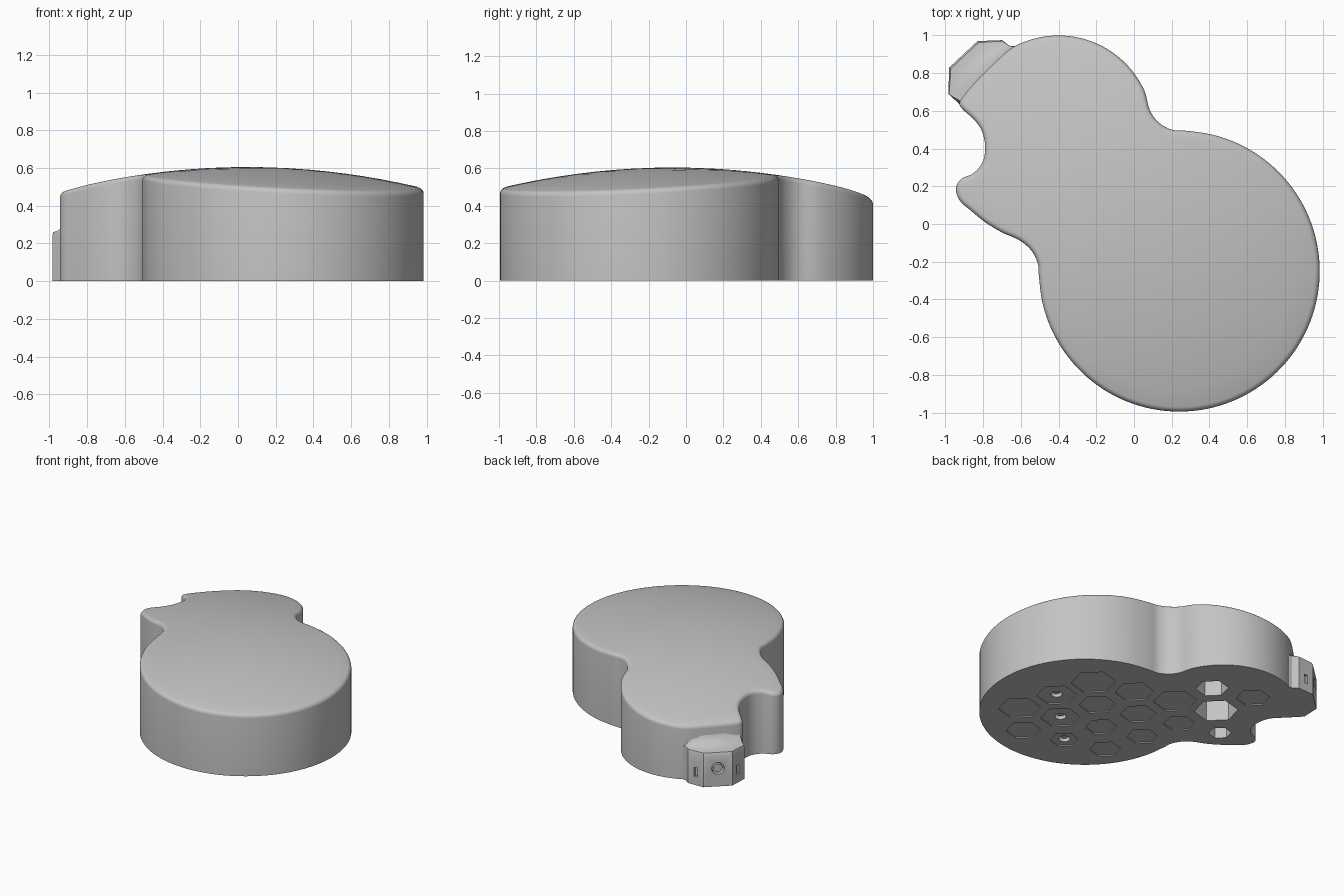
import bpy, bmesh, math, random
from mathutils import Vector, Matrix

if "Cube" in bpy.data.objects:
    bpy.data.objects.remove(bpy.data.objects["Cube"], do_unlink=True)
random.seed(4)

grey = bpy.data.materials.new("plain grey")
grey.use_nodes = True
grey.diffuse_color = (0.55, 0.55, 0.55, 1)
grey.node_tree.nodes["Principled BSDF"].inputs["Base Color"].default_value = (0.55, 0.55, 0.55, 1)


def finish(bm, name):
    bmesh.ops.recalc_face_normals(bm, faces=bm.faces[:])
    mesh = bpy.data.meshes.new(name)
    bm.to_mesh(mesh)
    bm.free()
    mesh.materials.append(grey)
    ob = bpy.data.objects.new(name, mesh)
    bpy.context.collection.objects.link(ob)
    return ob


def activate(ob):
    bpy.ops.object.select_all(action='DESELECT')
    ob.select_set(True)
    bpy.context.view_layer.objects.active = ob


def smooth(ob, angle=35):
    activate(ob)
    bpy.ops.object.shade_smooth_by_angle(angle=math.radians(angle))


def bridge(bm, low, high):
    """Band of quads between two closed rings."""
    for i in range(len(low)):
        j = (i + 1) % len(low)
        bm.faces.new((low[i], low[j], high[j], high[i]))


def loop_edges(bm, ring):
    return [bm.edges.get((a, b)) for a, b in zip(ring, ring[1:] + ring[:1])]


def fill(bm, rings):
    """Flat fill of the first ring with the others as holes."""
    edges = [e for ring in rings for e in loop_edges(bm, ring)]
    bmesh.ops.triangle_fill(bm, use_beauty=True, edges=edges, normal=(0, 0, -1))


def sunk_ring(bm, centre, radius, z_low, z_high, sides):
    """Upright wall of a recess; returns its lower and upper rings."""
    rings = []
    for z in (z_low, z_high):
        ring = []
        for k in range(sides):
            a = math.radians(135) + 2 * math.pi * k / sides
            ring.append(bm.verts.new((centre.x + radius * math.cos(a),
                                      centre.y + radius * math.sin(a), z)))
        rings.append(ring)
    bridge(bm, *rings)
    return rings


def arc(cx, cy, r, start, stop, step):
    return [(cx + r * math.cos(math.radians(a)), cy + r * math.sin(math.radians(a)))
            for a in range(start, stop + 1, step)]


def spline(points, steps):
    """Closed curve passing through all points."""
    pts, out = [Vector(p) for p in points], []
    n = len(pts)
    for i in range(n):
        a, b, c, d = (pts[(i + k) % n] for k in (-1, 0, 1, 2))
        for s in range(steps):
            t = s / steps
            out.append((2 * b + (c - a) * t + (2 * a - 5 * b + 4 * c - d) * t ** 2
                        + (3 * b - a - 3 * c + d) * t ** 3) / 2)
    return out


def dome(p):
    return 0.605 - ((p.x - 0.05) ** 2 + (p.y + 0.07) ** 2) / 7.75


# Body outline: lower bout, waist, upper bout, neck end and cutaway horn
outline = spline(
    arc(0.24, -0.25, 0.745, 182, 446, 11)
    + [(0.20, 0.50), (0.13, 0.54), (0.083, 0.605)]
    + arc(-0.40, 0.50, 0.50, 24, 120, 12)
    + [(-0.74, 0.855), (-0.83, 0.765), (-0.90, 0.685), (-0.925, 0.64), (-0.91, 0.61),
       (-0.85, 0.555), (-0.81, 0.50), (-0.79, 0.42), (-0.80, 0.335), (-0.85, 0.27),
       (-0.915, 0.24), (-0.945, 0.19), (-0.925, 0.125), (-0.87, 0.075), (-0.79, 0.01),
       (-0.70, -0.045), (-0.61, -0.085), (-0.545, -0.14), (-0.51, -0.21)], 4)
inward = []
for before, after in zip(outline[-1:] + outline[:-1], outline[1:] + outline[:1]):
    t = (after - before).normalized()
    inward.append(Vector((-t.y, t.x)))


def inside(p):
    hit = False
    for a, b in zip(outline, outline[1:] + outline[:1]):
        if (a.y > p.y) != (b.y > p.y) and p.x < a.x + (p.y - a.y) / (b.y - a.y) * (b.x - a.x):
            hit = not hit
    return hit


# Body: upright walls, rounded rim, then domed top as rings closing on a centre
bm = bmesh.new()
rim = 0.025
base = [bm.verts.new((p.x, p.y, 0)) for p in outline]
last = base
for k in range(6):
    a = math.pi / 2 * k / 5
    edge = [p + n * rim * (1 - math.cos(a)) for p, n in zip(outline, inward)]
    ring = [bm.verts.new((q.x, q.y, dome(q) - rim * (1 - math.sin(a)))) for q in edge]
    bridge(bm, last, ring)
    last = ring
hub = Vector((-0.2, 0.2))
for k in range(1, 12):
    spots = [q.lerp(hub, k / 12) for q in edge]
    ring = [bm.verts.new((q.x, q.y, dome(q))) for q in spots]
    bridge(bm, last, ring)
    last = ring
peak = bm.verts.new((hub.x, hub.y, dome(hub)))
for a, b in zip(last, last[1:] + last[:1]):
    bm.faces.new((a, b, peak))

# Honeycomb on the underside: shallow panels, a few deep pockets, three screw holes
along, across = Vector((-1, 1)).normalized(), Vector((1, 1)).normalized()
origin = Vector((-0.455, 0.356))
deep = {(0, 0): 0.155, (0, 1): 0.115, (1, 1): 0.10, (0, -1): 0.08}
openings, screw_spots = [base], []
for col in range(-8, 3):
    for row in range(-5, 6):
        c = origin + along * 0.275 * col + across * (0.315 * row + 0.157 * (col % 2))
        if (col, row) in deep:
            r, depth = deep[col, row], 0.3
        else:
            r = min(0.165, max(0.09, 0.135 + 0.015 * row + random.uniform(-0.02, 0.02)))
            depth = 0.008
        reach = [c + Vector((math.cos(k), math.sin(k))) * (r + 0.015) for k in range(7)]
        if not all(inside(p) for p in reach):
            continue
        low, high = sunk_ring(bm, c, r, 0, depth, 6)
        openings.append(low)
        if col == -4 and abs(row) < 2:
            hole_low, hole_high = sunk_ring(bm, c, 0.04, depth, 0.06, 16)
            fill(bm, [high, hole_low])
            bm.faces.new(hole_high)
            screw_spots.append(c)
        else:
            bm.faces.new(high)
fill(bm, openings)
smooth(finish(bm, "body"))

# Screws seated in the underside holes
bm = bmesh.new()
for c in screw_spots:
    bmesh.ops.create_cone(bm, cap_ends=True, segments=16, radius1=0.025, radius2=0.025,
                          depth=0.04, matrix=Matrix.Translation((c.x, c.y, 0.045)))
smooth(finish(bm, "base_screws"))

# Neck block: faceted sides, flaring up into the body wall
outer = [(-0.83, 0.55), (-0.985, 0.69), (-0.98, 0.83), (-0.83, 0.97),
         (-0.70, 0.975), (-0.66, 0.945), (-0.60, 0.94), (-0.72, 0.74)]
inner = [(-0.83, 0.55), (-0.91, 0.645), (-0.84, 0.74), (-0.75, 0.83),
         (-0.68, 0.89), (-0.64, 0.915), (-0.60, 0.93), (-0.72, 0.74)]
levels = [(0, 0), (0.24, 0)]
for k in range(7):
    a = math.pi / 2 * k / 6
    levels.append((0.26 + 0.12 * (1 - math.cos(a)), 0.06 + 0.94 * math.sin(a)))
bm = bmesh.new()
rings = []
for z, f in levels:
    rings.append([bm.verts.new((*Vector(o).lerp(Vector(i), f), z)) for o, i in zip(outer, inner)])
for low, high in zip(rings, rings[1:]):
    bridge(bm, low, high)
bm.faces.new(rings[0])
bm.faces.new(rings[-1])
block = finish(bm, "neck_block")

# Bolt hole in the end facet and a slot in each side facet
facing = Vector((-0.14, 0.15, 0)).to_track_quat('Z', 'Y').to_matrix().to_4x4()
end = Matrix.Translation((-0.905, 0.90, 0.14)) @ facing
bm = bmesh.new()
bmesh.ops.create_cone(bm, cap_ends=True, segments=20, radius1=0.045, radius2=0.045,
                      depth=0.10, matrix=end)
for spot in ((-0.98, 0.765, 0.10), (-0.765, 0.97, 0.10)):
    bmesh.ops.create_cube(bm, size=1, matrix=Matrix.Translation(spot)
                          @ Matrix.Diagonal((0.03, 0.03, 0.07, 1)))
cutter = finish(bm, "block_cutter")
cutter.hide_render = True
mod = block.modifiers.new("carve", 'BOOLEAN')
mod.operation, mod.solver, mod.object = 'DIFFERENCE', 'EXACT', cutter
activate(block)
bpy.ops.object.modifier_apply(modifier=mod.name)
bpy.data.objects.remove(cutter, do_unlink=True)
smooth(block, 30)

# Bolt head inside the hole
bm = bmesh.new()
bmesh.ops.create_cone(bm, cap_ends=True, segments=20, radius1=0.032, radius2=0.032, depth=0.04,
                      matrix=end @ Matrix.Translation((0, 0, -0.025)))
smooth(finish(bm, "neck_bolt"))
